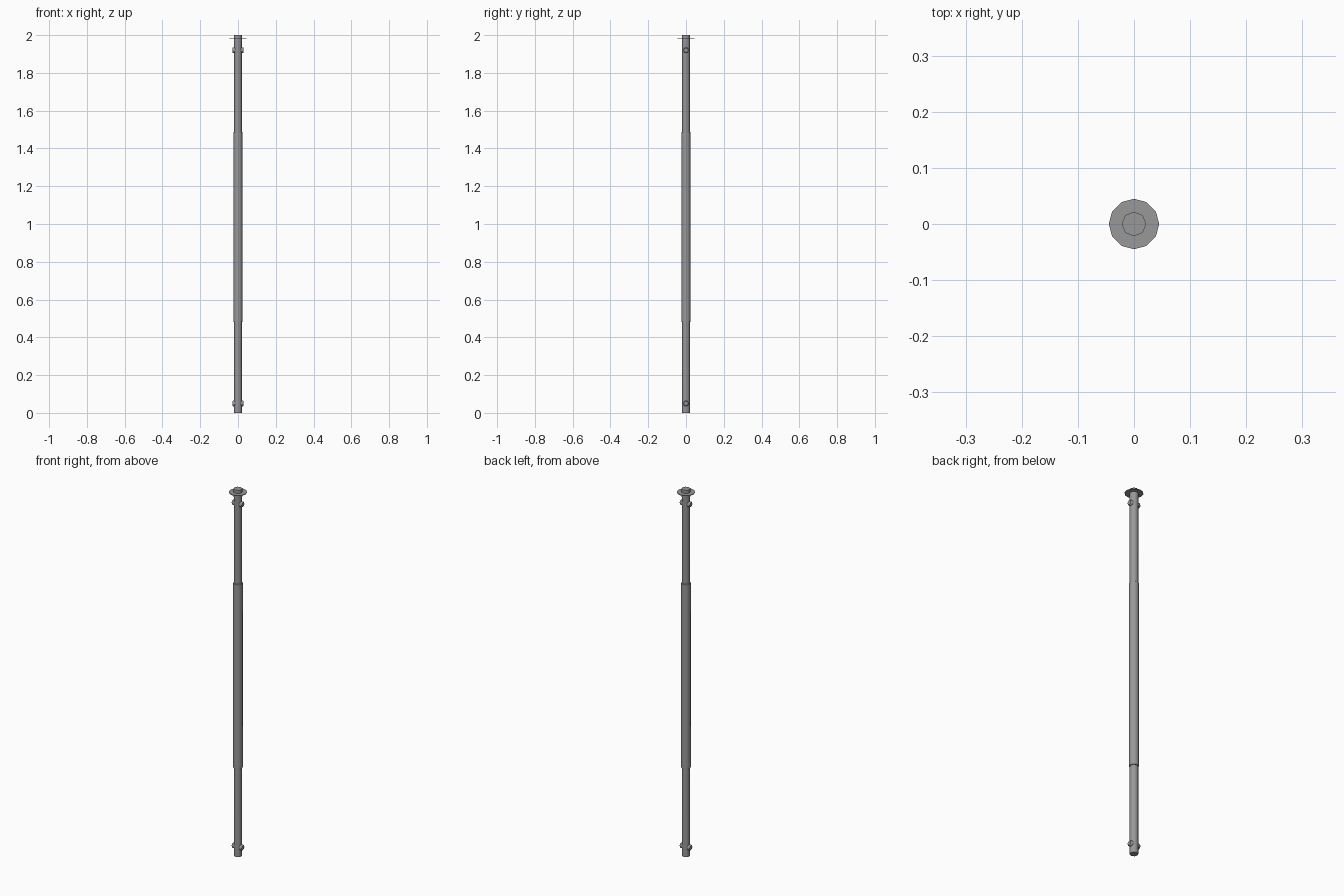
import bpy, math
from mathutils import Matrix

if "Cube" in bpy.data.objects:
    bpy.data.objects.remove(bpy.data.objects["Cube"])

# Dark grey finish shared by every part
dark = bpy.data.materials.new("dark_grey")
dark.diffuse_color = (0.315, 0.315, 0.315, 1)
dark.use_nodes = True
dark.node_tree.nodes["Principled BSDF"].inputs["Base Color"].default_value = dark.diffuse_color


def lathe(name, profile, sides, matrix=None):
    """Closed solid of revolution from (radius, height) pairs, sharp at its rims."""
    verts, faces = [], []
    for r, z in profile:
        for i in range(sides):
            a = 2 * math.pi * i / sides
            verts.append((r * math.cos(a), r * math.sin(a), z))
    for k in range(len(profile) - 1):
        for i in range(sides):
            j = (i + 1) % sides
            b, t = k * sides, (k + 1) * sides
            faces.append((b + i, b + j, t + j, t + i))
    faces.append(tuple(reversed(range(sides))))
    faces.append(tuple(range(len(verts) - sides, len(verts))))
    mesh = bpy.data.meshes.new(name)
    mesh.from_pydata(verts, [], faces)
    if matrix:
        mesh.transform(matrix)
    mesh.materials.append(dark)
    obj = bpy.data.objects.new(name, mesh)
    bpy.context.collection.objects.link(obj)
    bpy.ops.object.select_all(action='DESELECT')
    obj.select_set(True)
    bpy.context.view_layer.objects.active = obj
    bpy.ops.object.shade_smooth_by_angle(angle=math.radians(50))
    return obj


# Octagonal shaft, smooth around its sides
lathe("shaft", [(0.021, 0), (0.021, 1.95), (0.022, 1.965), (0.022, 2.0)], 8)

# Thicker middle grip with chamfered ends
lathe("grip", [(0.021, 0.48), (0.0245, 0.482), (0.0245, 1.486), (0.021, 1.488)], 8)

# Thin twelve-sided disc near the top
lathe("top_disc", [(0.045, 1.979), (0.045, 1.982)], 12)

# Cross pins with chamfered heads sticking out left and right
for label, z in (("lower", 0.05), ("upper", 1.92)):
    place = Matrix.Translation((0, 0, z)) @ Matrix.Rotation(math.pi / 2, 4, 'Y')
    lathe(label + "_pin",
          [(0.012, -0.03), (0.015, -0.026), (0.015, 0.026), (0.012, 0.03)], 8, place)
